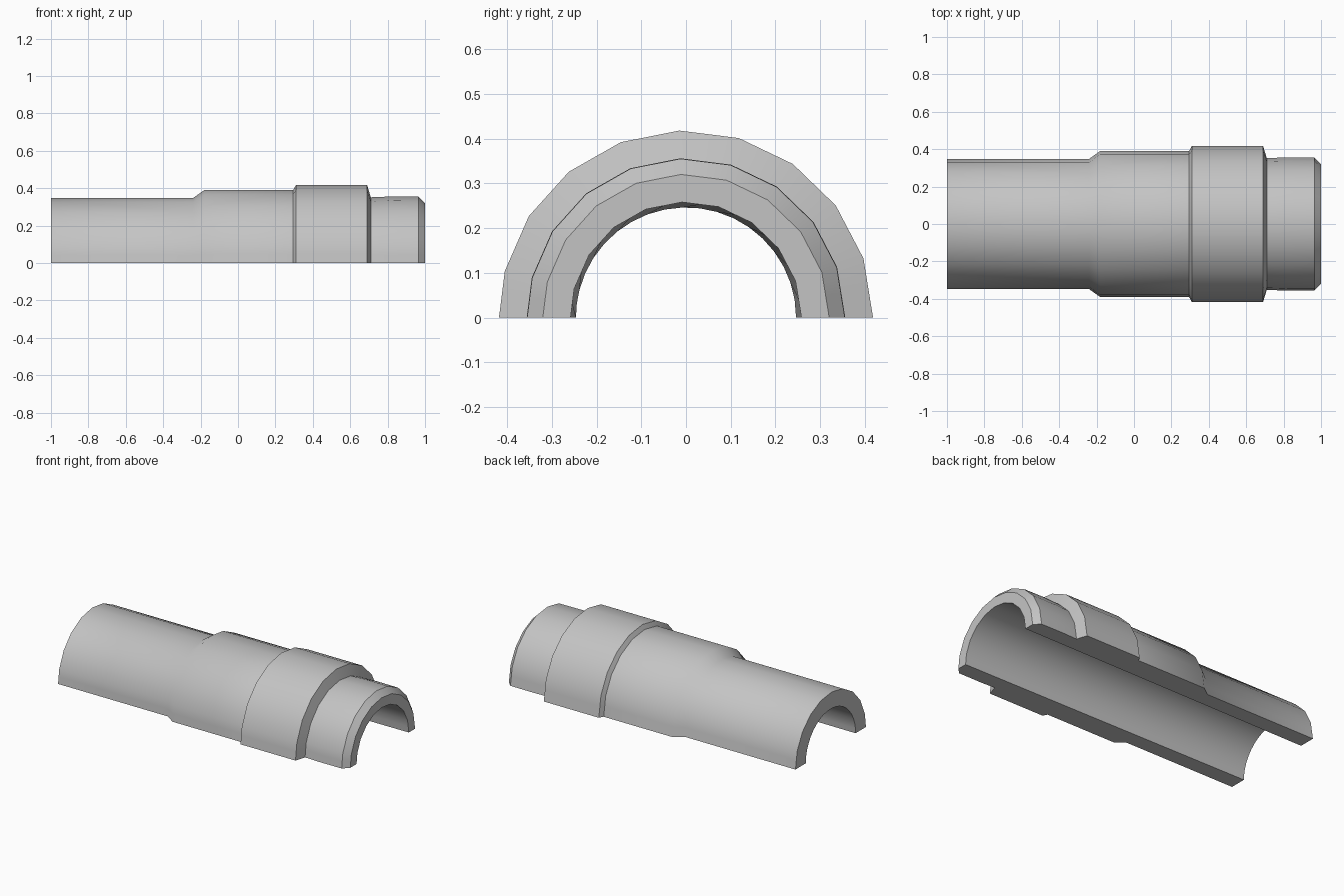
import bpy, bmesh, math

cube = bpy.data.objects.get("Cube")
if cube:
    bpy.data.objects.remove(cube)

grey = bpy.data.materials.new("plain_grey")
grey.use_nodes = True
colour = (0.55, 0.55, 0.55, 1)
grey.diffuse_color = colour
grey.node_tree.nodes["Principled BSDF"].inputs["Base Color"].default_value = colour

STEP = math.radians(18.4)  # outer facet width; the last facet is cut at 180 degrees
corners = [min(i * STEP, math.pi) for i in range(11)]
corners[-1] = math.pi


def arc(x, radius, faceted=True):
    """Half ring in the yz plane, with a midpoint on each chord or on the circle."""
    points = []
    for a, b in zip(corners, corners[1:]):
        mid_radius = radius * math.cos((b - a) / 2) if faceted else radius
        points += [(a, radius), ((a + b) / 2, mid_radius)]
    points.append((math.pi, radius))
    return [(x, r * math.cos(t), r * math.sin(t)) for t, r in points]


# Tube, tapered shoulder, sleeve, raised collar and chamfered nose
outer = [(-1, 0.348), (-0.24, 0.348), (-0.18, 0.391), (0.295, 0.391), (0.31, 0.418),
         (0.69, 0.418), (0.71, 0.352), (0.81, 0.356), (0.965, 0.355), (1, 0.32)]
rings = [arc(x, r) for x, r in outer]
# Slightly tapered bore closes the profile
rings += [arc(1, 0.258), arc(-1, 0.246, False)]

bm = bmesh.new()
rows = [[bm.verts.new(p) for p in ring] for ring in rings]
for row, following in zip(rows, rows[1:] + rows[:1]):
    for i in range(len(row) - 1):
        bm.faces.new((row[i], row[i + 1], following[i + 1], following[i]))

# Flat split faces along the base
for end in (0, -1):
    bm.faces.new([row[end] for row in rows])
bmesh.ops.recalc_face_normals(bm, faces=bm.faces)

mesh = bpy.data.meshes.new("half_pipe_sleeve")
bm.to_mesh(mesh)
bm.free()
mesh.materials.append(grey)
sleeve = bpy.data.objects.new("half_pipe_sleeve", mesh)
bpy.context.collection.objects.link(sleeve)

bpy.context.view_layer.objects.active = sleeve
sleeve.select_set(True)
bpy.ops.object.shade_smooth_by_angle(angle=math.radians(40))
